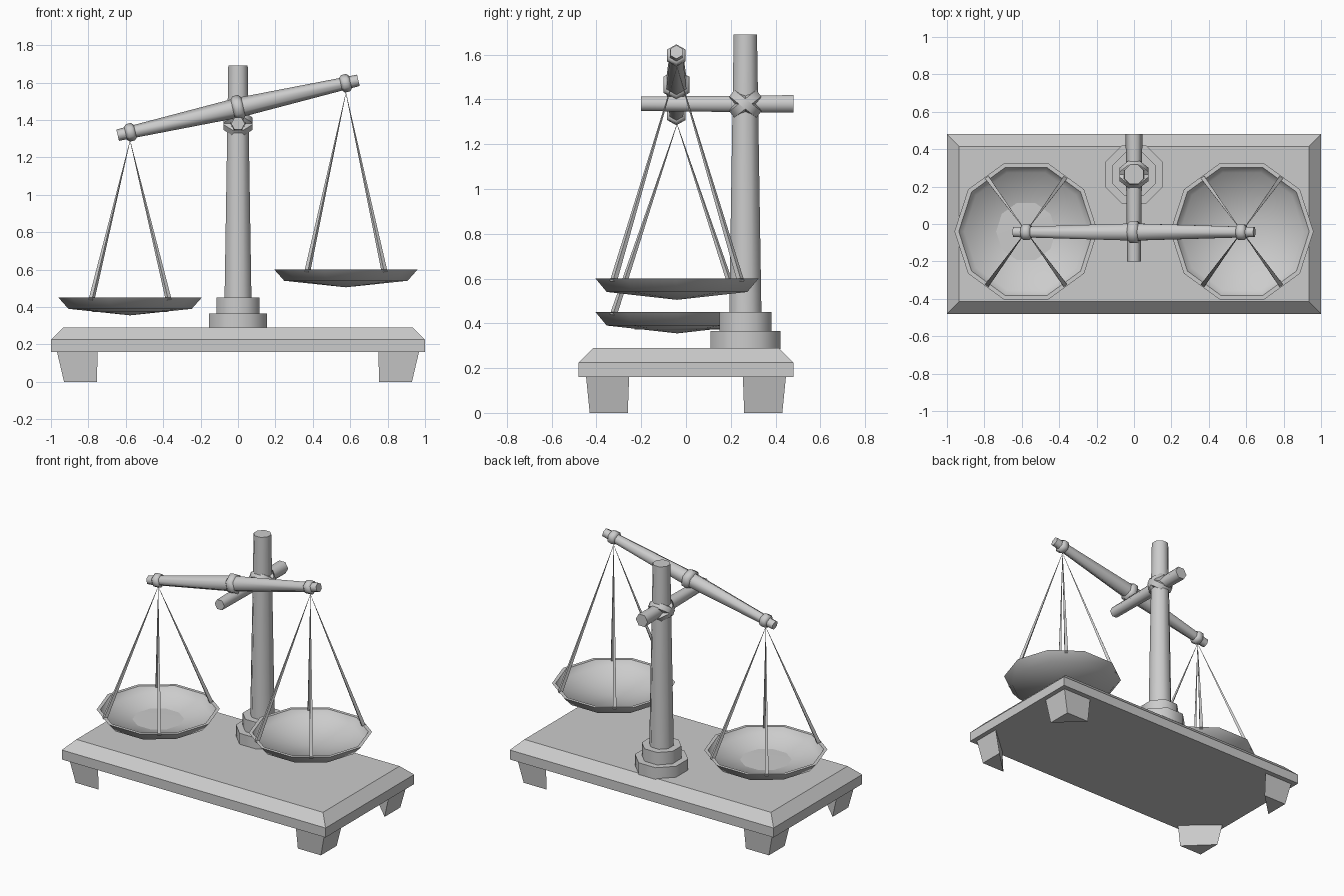
import bpy, bmesh
from math import pi, sin, cos, radians, atan2
from mathutils import Matrix, Vector

if "Cube" in bpy.data.objects:
    bpy.data.objects.remove(bpy.data.objects["Cube"])


def finish(name, bm, smooth=None):
    bmesh.ops.remove_doubles(bm, verts=bm.verts, dist=1e-5)
    bmesh.ops.recalc_face_normals(bm, faces=bm.faces)
    me = bpy.data.meshes.new(name)
    bm.to_mesh(me)
    bm.free()
    ob = bpy.data.objects.new(name, me)
    bpy.context.collection.objects.link(ob)
    if smooth:
        bpy.ops.object.select_all(action='DESELECT')
        ob.select_set(True)
        bpy.context.view_layer.objects.active = ob
        bpy.ops.object.shade_smooth_by_angle(angle=radians(smooth))
    return ob


def loft(name, rings, smooth=None, cap=True):
    """Skin a list of point rings, optionally closing both ends."""
    bm = bmesh.new()
    vs = [[bm.verts.new(p) for p in ring] for ring in rings]
    n = len(vs[0])
    for a, b in zip(vs, vs[1:]):
        for i in range(n):
            j = (i + 1) % n
            bm.faces.new((a[i], a[j], b[j], b[i]))
    if cap:
        bm.faces.new(vs[0][::-1])
        bm.faces.new(vs[-1])
    return finish(name, bm, smooth)


def lathe(name, profile, sides, mat, phase=0.0, smooth=65, cap=True):
    """Turn (radius, height) points around local z."""
    rings = [[mat @ Vector((r * cos(phase + 2 * pi * i / sides),
                            r * sin(phase + 2 * pi * i / sides), z))
              for i in range(sides)] for r, z in profile]
    return loft(name, rings, smooth, cap)


def rect(x, y, z):
    return [(-x, -y, z), (x, -y, z), (x, y, z), (-x, y, z)]


T = Matrix.Translation

# Base board with bevelled top
loft("base_board", [rect(1, .48, .16), rect(1, .48, .225), rect(.935, .415, .29)])

# Triangular corner feet
for sx, nx in ((-1, "left"), (1, "right")):
    for sy, ny in ((-1, "front"), (1, "back")):
        bottom = [(.93, .43, 0), (.755, .43, 0), (.93, .26, 0)]
        top = [(.968, .446, .16), (.75, .446, .16), (.968, .254, .16)]
        loft(f"{ny}_{nx}_foot",
             [[(sx * x, sy * y, z) for x, y, z in tri] for tri in (bottom, top)])

# Post and its stepped collar
OCT = 1 / cos(pi / 8)
POST_Y = .265
post_at = T((0, POST_Y, 0))
for name, r0, r1, z0, z1 in (("lower_collar", .156, .156, .285, .365),
                             ("upper_collar", .116, .116, .36, .45),
                             ("post", .072, .052, .44, 1.69)):
    lathe(name, [(r0 * OCT, z0), (r1 * OCT, z1)], 8, post_at, pi / 8)

# Cross bar running front to back through the post
lathe("cross_bar", [(.045, -.48), (.037, .2)], 6,
      T((0, 0, 1.38)) @ Matrix.Rotation(pi / 2, 4, 'X'))

# Crossed lashing bands at the joint
band = [(.055, -.03), (.083, -.018), (.083, .018), (.055, .03), (.055, -.03)]
for s, side in ((-1, "a"), (1, "b")):
    lathe(f"lashing_{side}", band, 8,
          T((0, POST_Y, 1.38)) @ Matrix.Rotation(s * radians(38), 4, 'X'),
          pi / 8, smooth=50, cap=False)

# Tilted beam with raised rings
BEAM_Y, BEAM_Z = -.043, 1.465
tilt = atan2(.295, 1.295)
beam_at = T((0, BEAM_Y, BEAM_Z)) @ Matrix.Rotation(pi / 2 - tilt, 4, 'Y')
lathe("beam", [(.031, -.66), (.053, 0), (.031, .66)], 6, beam_at)
for name, d, r, w in (("beam_centre_ring", 0, .067, .03),
                      ("beam_left_ring", -.59, .048, .026),
                      ("beam_right_ring", .59, .048, .026)):
    lathe(name, [(r * .75, d - w), (r, d - w * .5), (r, d + w * .5), (r * .75, d + w)],
          6, beam_at, smooth=65)

# Pans with four tapering hangers each
dish = [(0, -.095), (.33, -.06), (.383, 0), (.36, 0), (.33, -.046), (0, -.088)]
PAN_Y = -.04
for name, x, z, apex in (("left", -.577, .45, 1.29), ("right", .577, .60, 1.545)):
    lathe(f"{name}_pan", dish, 10, T((x, PAN_Y, z)), smooth=55, cap=False)
    top = Vector((x, PAN_Y, apex))
    for k, (sx, sy) in enumerate(((-1, -1), (1, -1), (1, 1), (-1, 1))):
        foot = Vector((x + sx * .207, PAN_Y + sy * .285, z - .015))
        axis = top - foot
        turn = axis.to_track_quat('Z', 'Y').to_matrix().to_4x4()
        lathe(f"{name}_hanger_{k + 1}", [(.016, 0), (.001, axis.length)], 4,
              T(foot) @ turn, pi / 4, smooth=None)

# Shallow fill lying in the lowered pan
lathe("left_pan_fill", [(.2, -.078), (.2, -.068), (0, -.066)], 10,
      T((-.577, PAN_Y, .45)), smooth=40, cap=False)
